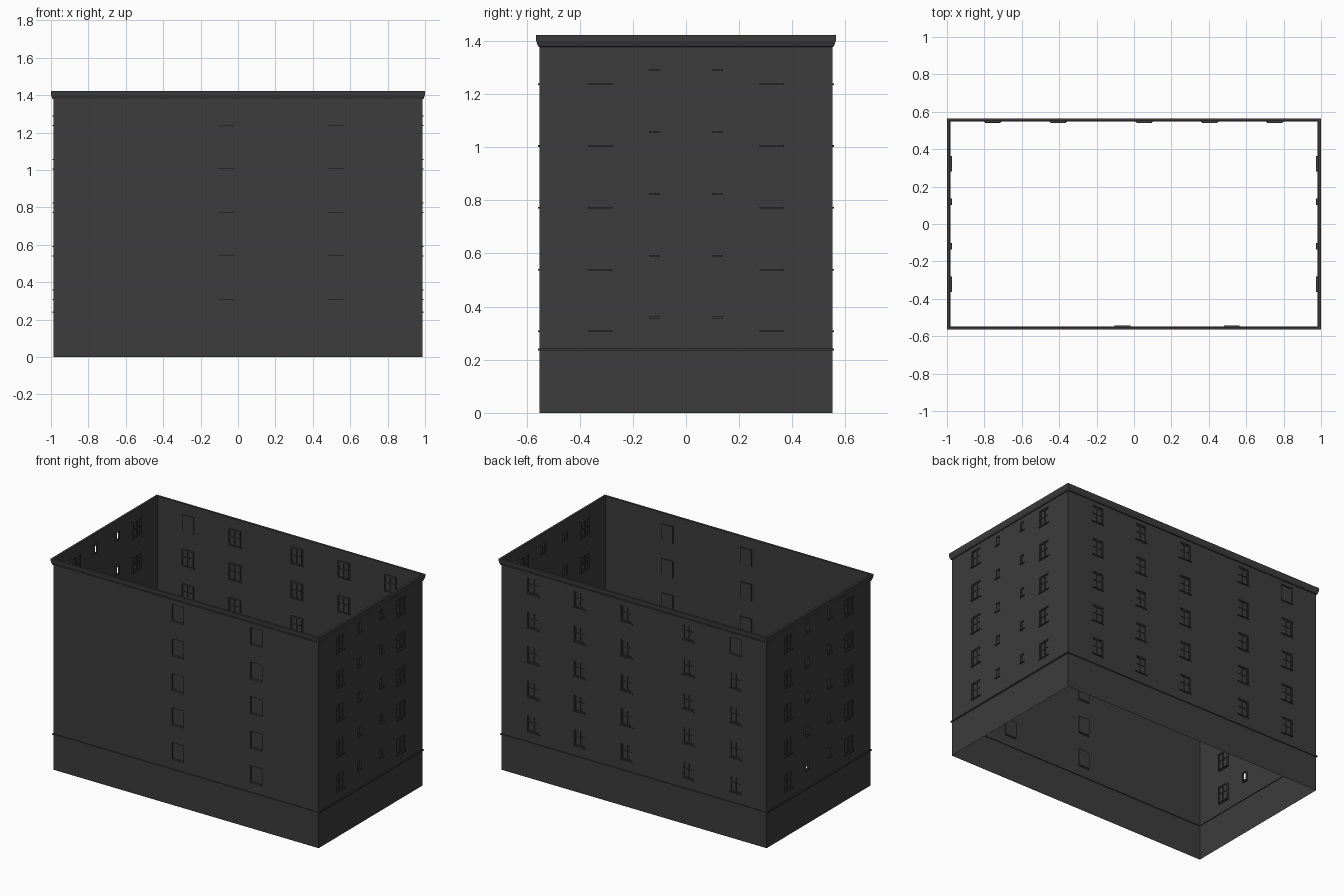
import bpy, bmesh
from mathutils import Vector

old = bpy.data.objects.get("Cube")
if old:
    bpy.data.objects.remove(old, do_unlink=True)

X, Y, TOP = 0.987, 0.552, 1.40          # half width, half depth, wall height
FLOORS, SILL_Z, STEP = 5, 0.31, 0.2325
RECESS = 0.008

mat = bpy.data.materials.new("charcoal masonry")
mat.use_nodes = True
colour = (0.045, 0.045, 0.045, 1)
mat.diffuse_color = colour
bsdf = mat.node_tree.nodes["Principled BSDF"]
bsdf.inputs["Base Color"].default_value = colour
bsdf.inputs["Roughness"].default_value = 0.9


def finish(bm, name, weld=True):
    if weld:
        bmesh.ops.remove_doubles(bm, verts=bm.verts, dist=0.00001)
    mesh = bpy.data.meshes.new(name)
    bm.to_mesh(mesh)
    bm.free()
    mesh.materials.append(mat)
    obj = bpy.data.objects.new(name, mesh)
    bpy.context.collection.objects.link(obj)


class Side:
    """Local wall space: u along the wall, z up, d outwards."""
    def __init__(self, normal, distance):
        self.n = Vector(normal)
        self.u = Vector((0, 0, 1)).cross(self.n)
        self.distance = distance

    def at(self, u, z, d=0.0):
        return self.u * u + self.n * (self.distance + d) + Vector((0, 0, z))

    def quad(self, bm, points):
        bm.faces.new([bm.verts.new(self.at(*p)) for p in points])

    def box(self, bm, u0, u1, z0, z1, d0, d1):
        ring = [(u0, z0), (u1, z0), (u1, z1), (u0, z1)]
        self.quad(bm, [(*p, d1) for p in ring])
        self.quad(bm, [(*p, d0) for p in reversed(ring)])
        for a, b in zip(ring, ring[1:] + ring[:1]):
            self.quad(bm, [(*a, d0), (*b, d0), (*b, d1), (*a, d1)])


def window(side, bm, rect, kind):
    u0, u1, z0, z1 = rect
    ring = [(u0, z0), (u1, z0), (u1, z1), (u0, z1)]
    # reveals, then the pane
    for a, b in zip(ring, ring[1:] + ring[:1]):
        side.quad(bm, [(*a, 0), (*b, 0), (*b, -RECESS), (*a, -RECESS)])
    if kind != "open":
        side.quad(bm, [(*p, -RECESS) for p in ring])
    # sill
    over = 0.0 if kind == "plain" else 0.004
    side.box(bm, u0 - over, u1 + over, z0 - 0.006, z0, -0.006, 0.006)
    if kind == "plain":
        return
    # frame border
    t = 0.007 if kind == "sash" else 0.004
    back, front = -0.013, -0.003
    for a, b in ((u0, u0 + t), (u1 - t, u1)):
        side.box(bm, a, b, z0, z1, back, front)
    for a, b in ((z0, z0 + t), (z1 - t, z1)):
        side.box(bm, u0 + t, u1 - t, a, b, back, front)
    # glazing bars
    if kind == "sash":
        mid, rail = (u0 + u1) / 2, z0 + (z1 - z0) * 0.55
        side.box(bm, mid - 0.003, mid + 0.003, z0 + t, z1 - t, back, front)
        side.box(bm, u0 + t, u1 - t, rail - 0.003, rail + 0.003, back, front - 0.001)


def build_wall(name, normal, distance, half, columns, plain_cell=None):
    """columns: (centre along wall, kind); plain_cell: one blocked-up opening."""
    side = Side(normal, distance)
    holes = []
    for c, (u, kind) in enumerate(columns):
        small = kind in ("small", "open")
        w = 0.017 if small else 0.042
        for f in range(FLOORS):
            z = SILL_Z + f * STEP
            k = "plain" if (c, f) == plain_cell else kind
            holes.append(((u - w, u + w, z + (0.052 if small else 0), z + 0.11), k))
    # wall sheet with openings
    us = sorted({-half, half} | {v for r, _ in holes for v in r[:2]})
    zs = sorted({0.0, TOP} | {v for r, _ in holes for v in r[2:]})
    bm = bmesh.new()
    for a, b in zip(us, us[1:]):
        for c, d in zip(zs, zs[1:]):
            u, z = (a + b) / 2, (c + d) / 2
            if not any(r[0] < u < r[1] and r[2] < z < r[3] for r, _ in holes):
                side.quad(bm, [(a, c), (b, c), (b, d), (a, d)])
    finish(bm, name + "_wall")
    # windows
    bm = bmesh.new()
    for rect, kind in holes:
        window(side, bm, rect, kind)
    finish(bm, name + "_windows", weld=False)


def moulding(name, profile):
    """Sweep a closed (offset, height) profile round the building."""
    bm = bmesh.new()
    rings = [[bm.verts.new((sx * (X + d), sy * (Y + d), z))
              for sx, sy in ((-1, -1), (1, -1), (1, 1), (-1, 1))] for d, z in profile]
    for low, high in zip(rings, rings[1:] + rings[:1]):
        for i in range(4):
            j = (i + 1) % 4
            bm.faces.new((low[i], low[j], high[j], high[i]))
    bmesh.ops.recalc_face_normals(bm, faces=bm.faces)
    finish(bm, name)


# four walls
build_wall("front", (0, -1, 0), Y, X, [(-0.062, "plain"), (0.522, "plain")])
build_wall("back", (0, 1, 0), Y, X,
           [(-x, "sash") for x in (-0.755, -0.405, 0.055, 0.405, 0.752)],
           plain_cell=(0, FLOORS - 1))
for name, sign, small in (("left", 1, "small"), ("right", -1, "open")):
    build_wall(name, (sign, 0, 0), X, Y,
               [(-0.322, "sash"), (-0.118, small), (0.118, small), (0.322, "sash")])

# cornice and base ledge
moulding("cornice", [(0, 1.378), (0.005, 1.38), (0.012, 1.40), (0.013, 1.422),
                     (-0.002, 1.422), (-0.002, 1.378)])
moulding("base_ledge", [(-0.005, 0.235), (0.006, 0.235), (0.006, 0.243), (-0.005, 0.243)])
